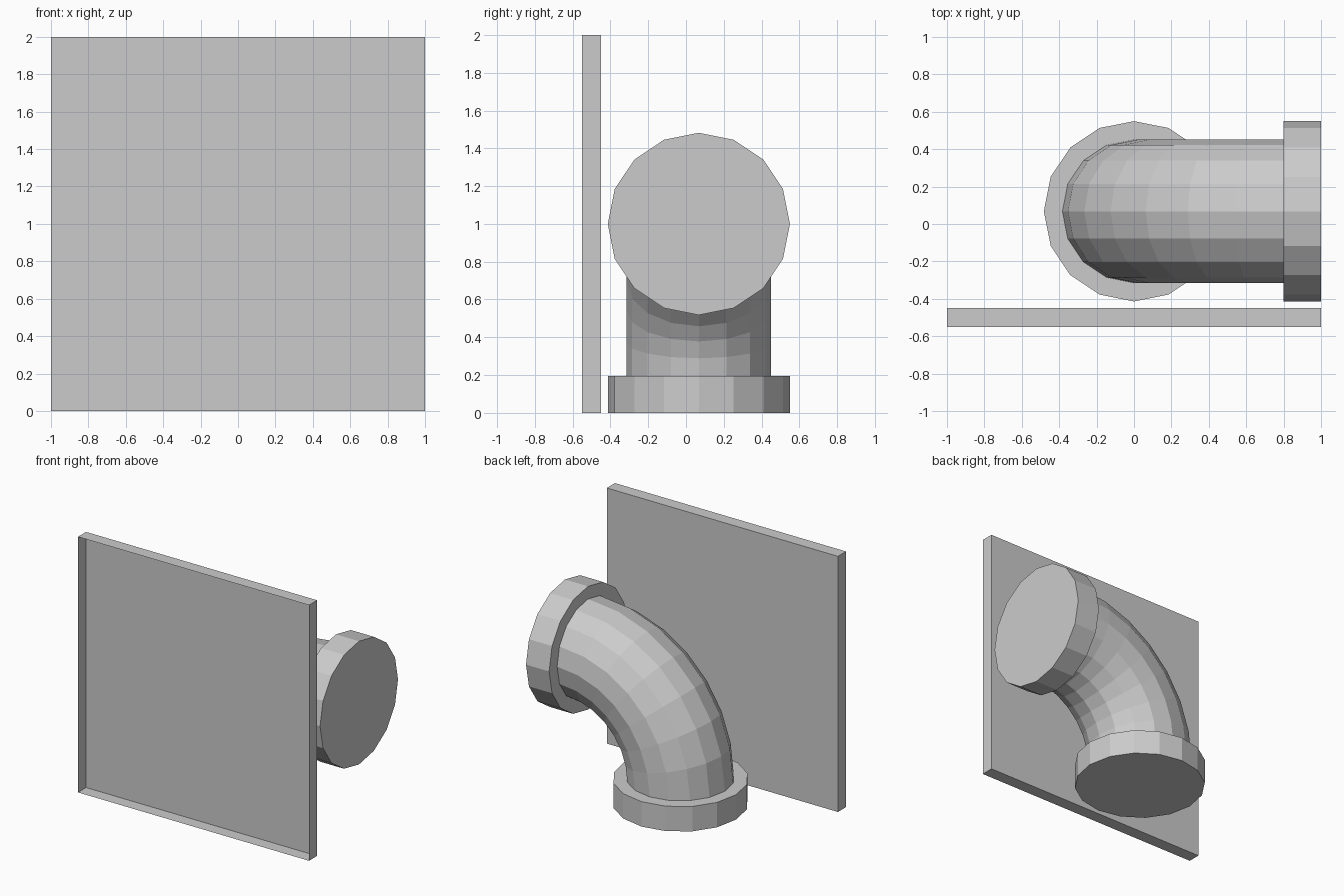
import bpy, bmesh
from math import sin, cos, pi
from mathutils import Vector

if "Cube" in bpy.data.objects:
    bpy.data.objects.remove(bpy.data.objects["Cube"])

SIDES = 16
CY = 0.068          # depth of the pipe's centre line


def make_object(name, bm):
    mesh = bpy.data.meshes.new(name)
    bm.to_mesh(mesh)
    bm.free()
    obj = bpy.data.objects.new(name, mesh)
    bpy.context.collection.objects.link(obj)
    return obj


def tube(name, stations, radius, capped=True):
    """16-sided tube; each station is (x, z, angle of travel from vertical)."""
    bm = bmesh.new()
    rings = []
    for x, z, a in stations:
        side = Vector((cos(a), 0, -sin(a)))
        ring = []
        for i in range(SIDES):
            t = 2 * pi * i / SIDES
            ring.append(bm.verts.new(Vector((x, CY, z)) + radius * (
                side * cos(t) + Vector((0, 1, 0)) * sin(t))))
        rings.append(ring)
    for r0, r1 in zip(rings, rings[1:]):
        for i in range(SIDES):
            j = (i + 1) % SIDES
            bm.faces.new((r0[i], r0[j], r1[j], r1[i]))
    if capped:
        bm.faces.new(rings[0])
        bm.faces.new(rings[-1])
    bmesh.ops.recalc_face_normals(bm, faces=bm.faces)
    return make_object(name, bm)


# Back plate: a shallow tray, open towards the front
bm = bmesh.new()
bmesh.ops.create_cube(bm, size=1)
bmesh.ops.scale(bm, vec=(2, 0.1, 2), verts=bm.verts)
bmesh.ops.translate(bm, vec=(0, -0.5, 1), verts=bm.verts)
bm.normal_update()
front = [f for f in bm.faces if f.normal.y < -0.9]
bmesh.ops.delete(bm, geom=front, context='FACES')
make_object("wall_plate", bm)

# Quarter-turn pipe
BEND, STEPS = 0.8, 7
bend = []
for k in range(STEPS + 1):
    a = k / STEPS * pi / 2
    bend.append((BEND - BEND * cos(a), 0.195 + 0.805 * sin(a), a))
tube("elbow_pipe", bend, 0.383, capped=False)

# End collars
tube("bottom_collar", [(0, 0, 0), (0, 0.195, 0)], 0.482)
tube("side_collar", [(0.8, 1, pi / 2), (1, 1, pi / 2)], 0.482)
